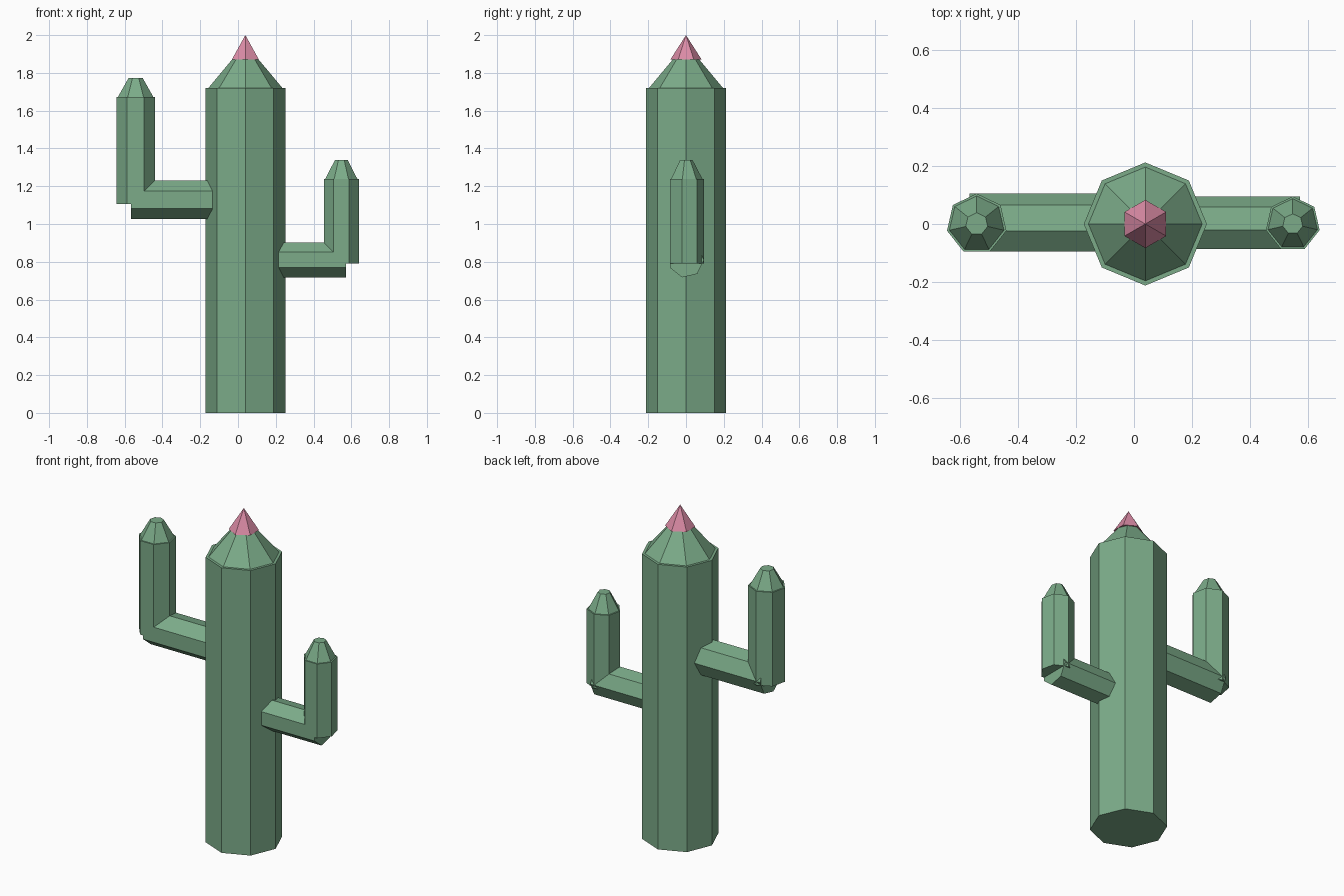
import bpy
from math import pi

cube = bpy.data.objects.get("Cube")
if cube:
    bpy.data.objects.remove(cube, do_unlink=True)


def make_material(name, colour):
    mat = bpy.data.materials.new(name)
    mat.use_nodes = True
    mat.diffuse_color = colour
    mat.node_tree.nodes["Principled BSDF"].inputs["Base Color"].default_value = colour
    return mat


green = make_material("cactus green", (0.20, 0.41, 0.25, 1))
pink = make_material("flower pink", (0.71, 0.26, 0.38, 1))


def prism(name, sides, r1, r2, start, length, mat=green, sideways=False):
    """Tapered prism from start, running up z or along +x; one corner faces +y."""
    x, y, z = start
    centre = (x + length / 2, y, z) if sideways else (x, y, z + length / 2)
    bpy.ops.mesh.primitive_cone_add(
        vertices=sides, radius1=r1, radius2=r2, depth=length, location=centre,
        rotation=(0, pi / 2 if sideways else 0, 0))
    obj = bpy.context.object
    obj.name = name
    obj.data.name = name
    obj.data.materials.append(mat)
    bpy.ops.object.shade_flat()
    return obj


# Trunk with its pointed top and flower
TRUNK_X = 0.039
prism("trunk", 8, 0.212, 0.212, (TRUNK_X, 0, 0), 1.72)
prism("trunk_tip", 8, 0.196, 0, (TRUNK_X, 0, 1.72), 0.235)
prism("flower", 6, 0.083, 0, (TRUNK_X, 0, 1.87), 0.13, pink)


def arm(side, r, x_from, x_to, z_branch, x_up, z_low, z_high):
    """Branch out of the trunk, upright part and blunt tip."""
    prism(side + "_arm_branch", 7, r, r, (x_from, 0, z_branch), x_to - x_from, sideways=True)
    prism(side + "_arm_upright", 7, r, r, (x_up, 0, z_low), z_high - z_low)
    prism(side + "_arm_tip", 7, r * 0.92, r * 0.37, (x_up, 0, z_high), 0.1)


arm("left", 0.095, 0.10, 0.572, 0.81, 0.547, 0.79, 1.238)
arm("right", 0.105, -0.567, -0.05, 1.128, -0.542, 1.105, 1.672)
